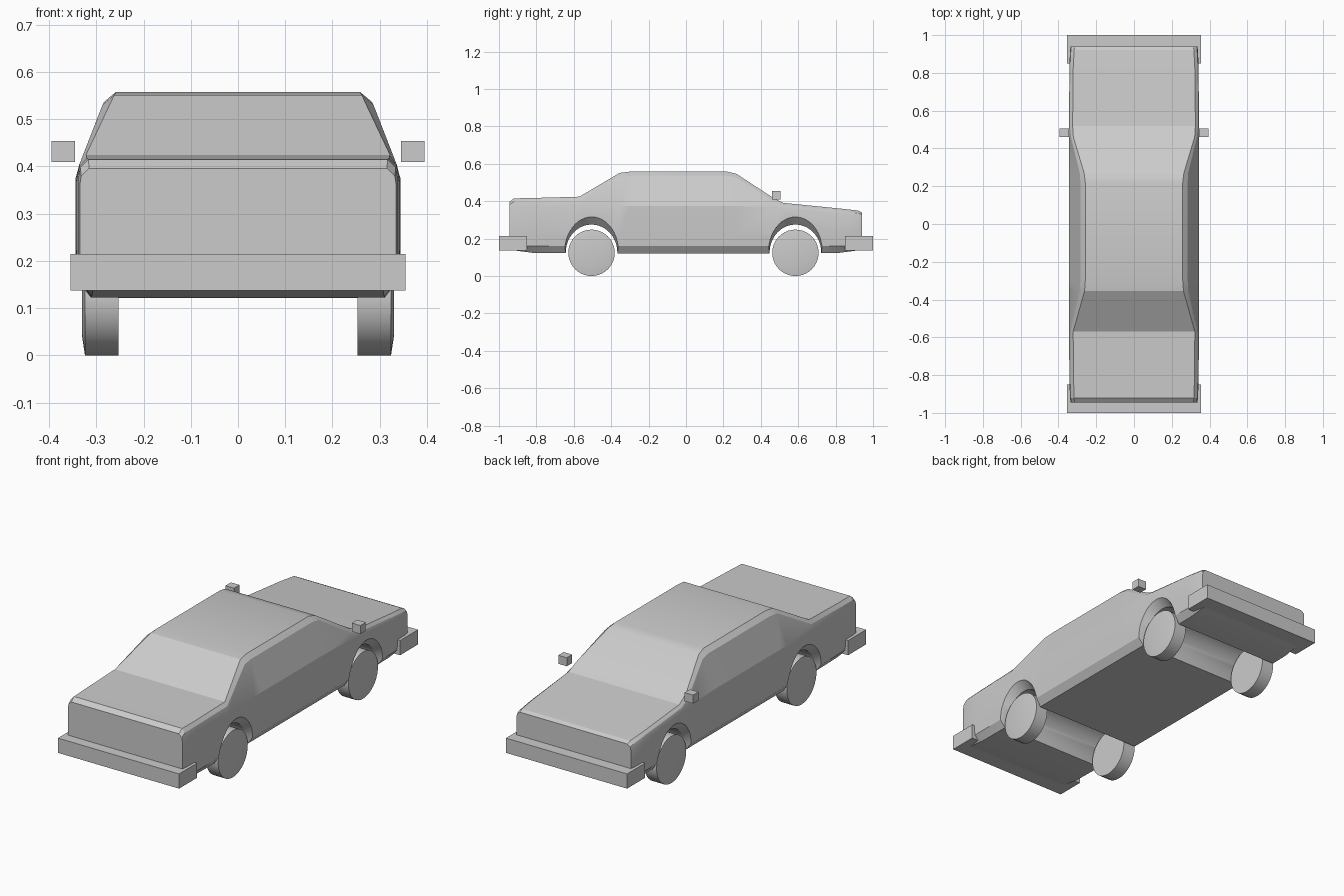
import bpy, bmesh, math
from mathutils import Matrix

if "Cube" in bpy.data.objects:
    bpy.data.objects.remove(bpy.data.objects["Cube"])


def finish(bm, name):
    bmesh.ops.recalc_face_normals(bm, faces=bm.faces)
    me = bpy.data.meshes.new(name)
    bm.to_mesh(me)
    bm.free()
    ob = bpy.data.objects.new(name, me)
    bpy.context.collection.objects.link(ob)
    return ob


def loft(name, rings):
    """Skin a list of closed rings of equal length and cap both ends."""
    bm = bmesh.new()
    rows = [[bm.verts.new(p) for p in ring] for ring in rings]
    n = len(rows[0])
    for a, b in zip(rows, rows[1:]):
        for i in range(n):
            j = (i + 1) % n
            bm.faces.new((a[i], a[j], b[j], b[i]))
    bm.faces.new(rows[0])
    bm.faces.new(rows[-1])
    return finish(bm, name)


def box(name, lo, hi):
    bm = bmesh.new()
    bmesh.ops.create_cube(bm, size=1)
    for v in bm.verts:
        v.co = [l + (c + 0.5) * (h - l) for c, l, h in zip(v.co, lo, hi)]
    return finish(bm, name)


def smooth(ob, angle=20):
    bpy.ops.object.select_all(action='DESELECT')
    ob.select_set(True)
    bpy.context.view_layer.objects.active = ob
    bpy.ops.object.shade_smooth_by_angle(angle=math.radians(angle))


# Body stations: y, floor z, side x, belt z, eave x, eave z, top x, top z
stations = [
    (-0.945, 0.140, 0.335, 0.360, 0.332, 0.380, 0.315, 0.396),
    (-0.920, 0.137, 0.339, 0.370, 0.334, 0.397, 0.317, 0.415),
    (-0.820, 0.124, 0.342, 0.370, 0.336, 0.400, 0.320, 0.417),
    (-0.570, 0.121, 0.344, 0.372, 0.336, 0.404, 0.322, 0.424),
    (-0.355, 0.121, 0.344, 0.374, 0.287, 0.530, 0.262, 0.551),
    (-0.300, 0.121, 0.344, 0.375, 0.284, 0.536, 0.258, 0.558),
    (0.220, 0.121, 0.344, 0.375, 0.284, 0.536, 0.258, 0.558),
    (0.270, 0.121, 0.344, 0.374, 0.287, 0.526, 0.264, 0.546),
    (0.460, 0.121, 0.344, 0.368, 0.333, 0.402, 0.321, 0.422),
    (0.520, 0.121, 0.344, 0.362, 0.339, 0.378, 0.325, 0.391),
    (0.820, 0.124, 0.342, 0.335, 0.337, 0.349, 0.322, 0.361),
    (0.920, 0.137, 0.339, 0.322, 0.334, 0.336, 0.317, 0.350),
    (0.940, 0.140, 0.335, 0.310, 0.332, 0.328, 0.315, 0.340),
]


def section(y, zf, sx, zb, ex, ez, tx, tz):
    half = [(sx - 0.032, zf), (sx - 0.004, 0.16), (sx, 0.22), (sx, zb), (ex, ez), (tx, tz)]
    return [(x, y, z) for x, z in half] + [(-x, y, z) for x, z in reversed(half)]


body = loft("car_body", [section(*s) for s in stations])

# Flared wheel arches cut right through the body
AXLES = (-0.505, 0.585)


def arch(x, y, half, height):
    pts = [(x, y + half * math.cos(math.pi * i / 24), 0.125 + height * math.sin(math.pi * i / 24))
           for i in range(25)]
    return pts + [(x, y - half, 0.05), (x, y + half, 0.05)]


for y in AXLES:
    cutter = loft("arch_cutter", [arch(-0.40, y, 0.157, 0.25), arch(-0.305, y, 0.138, 0.15),
                                  arch(0.305, y, 0.138, 0.15), arch(0.40, y, 0.157, 0.25)])
    cutter.hide_render = True
    mod = body.modifiers.new("arch", 'BOOLEAN')
    mod.operation = 'DIFFERENCE'
    mod.solver = 'EXACT'
    mod.object = cutter
    bpy.context.view_layer.objects.active = body
    bpy.ops.object.modifier_apply(modifier=mod.name)
    bpy.data.objects.remove(cutter)
smooth(body)

# Wheels with a slightly domed outer face
R = 0.124
for y in AXLES:
    for side in (-1, 1):
        rings = [[(side * x, y + r * math.cos(a), R + r * math.sin(a))
                  for a in (2 * math.pi * i / 40 for i in range(40))]
                 for x, r in ((0.253, R), (0.324, R), (0.330, 0.085))]
        smooth(loft("wheel", rings))

# Bumpers wrapping both ends
box("front_bumper", (-0.355, -1.0, 0.137), (0.355, -0.85, 0.215))
box("rear_bumper", (-0.355, 0.85, 0.137), (0.355, 1.0, 0.215))

# Side mirrors
for side in (-1, 1):
    box("side_mirror", (side * 0.37 - 0.025, 0.46, 0.409), (side * 0.37 + 0.025, 0.505, 0.454))
